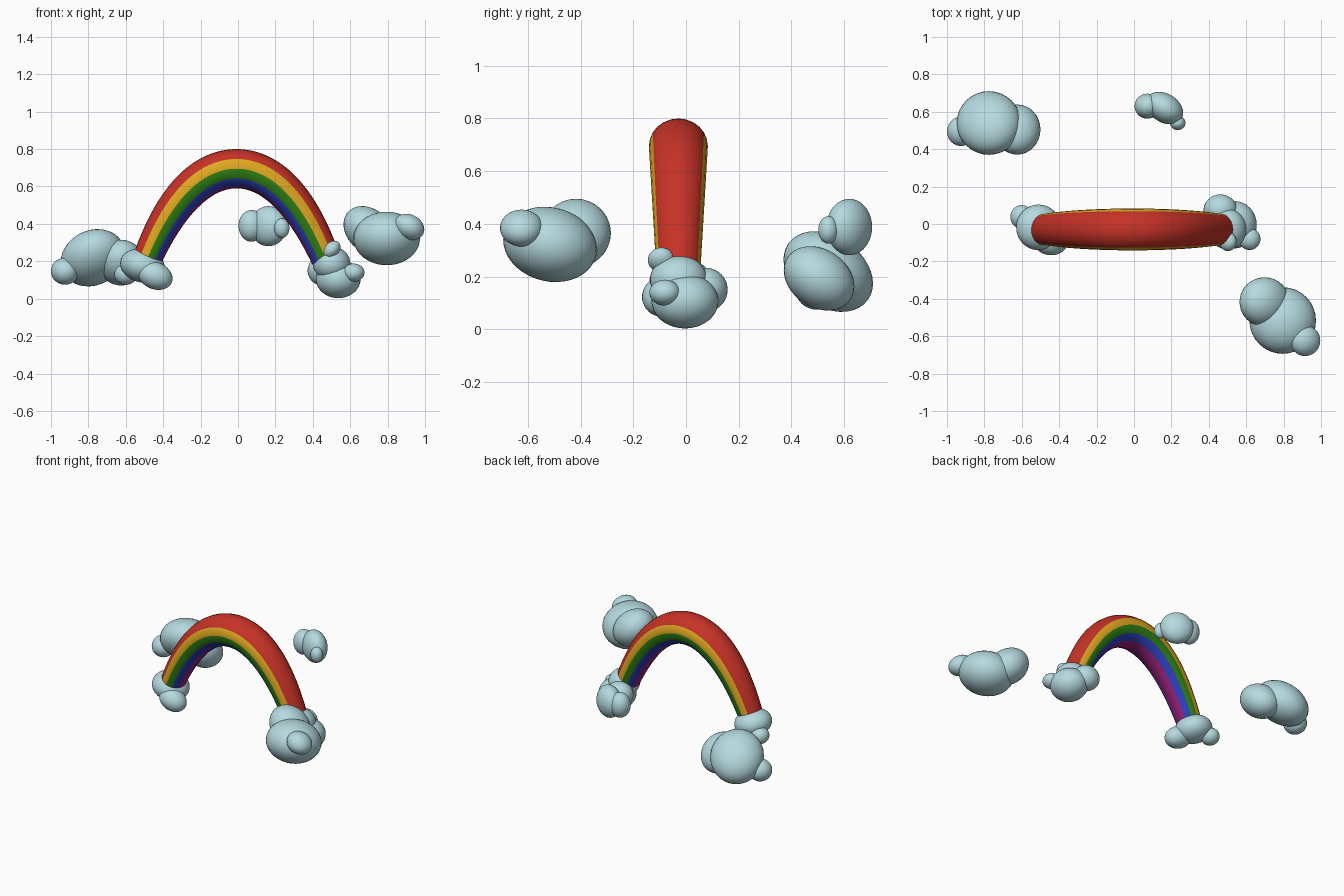
import bpy, bmesh, math
from mathutils import Matrix, Vector

if "Cube" in bpy.data.objects:
    bpy.data.objects.remove(bpy.data.objects["Cube"])


def material(name, rgb):
    m = bpy.data.materials.new(name)
    m.diffuse_color = (*rgb, 1)
    m.use_nodes = True
    m.node_tree.nodes["Principled BSDF"].inputs["Base Color"].default_value = m.diffuse_color
    return m


cloud_mat = material("pale_blue", (0.46, 0.70, 0.74))
bands = [material("red", (0.57, 0.032, 0.02)),
         material("yellow", (0.75, 0.39, 0.016)),
         material("green", (0.028, 0.22, 0.007)),
         material("blue", (0.026, 0.052, 0.52)),
         material("purple", (0.30, 0.015, 0.20))]


def finish(bm, name, mats):
    bmesh.ops.recalc_face_normals(bm, faces=bm.faces)
    mesh = bpy.data.meshes.new(name)
    for f in bm.faces:
        f.smooth = len(f.verts) <= 4
    bm.to_mesh(mesh)
    bm.free()
    for m in mats:
        mesh.materials.append(m)
    ob = bpy.data.objects.new(name, mesh)
    bpy.context.collection.objects.link(ob)
    return ob


def blob_matrix(c, r, slant=(0, 0, 0)):
    """Ellipsoid with centre c, half extents r and xy / xz / yz slant (-1..1)."""
    xy, xz, yz = slant
    b = math.sqrt(1 - xy * xy)
    d = (yz - xy * xz) / b
    e = math.sqrt(1 - xz * xz - d * d)
    low = Matrix(((r[0], 0, 0, 0),
                  (r[1] * xy, r[1] * b, 0, 0),
                  (r[2] * xz, r[2] * d, r[2] * e, 0),
                  (0, 0, 0, 1)))
    return Matrix.Translation(c) @ low


def cloud(name, blobs):
    bm = bmesh.new()
    for b in blobs:
        bmesh.ops.create_uvsphere(bm, u_segments=32, v_segments=20, radius=1,
                                  matrix=blob_matrix(*b))
    return finish(bm, name, [cloud_mat])


# Rainbow: tapered round tube swept along an arch, coloured by angle round the tube
def arch(steps=64, sides=24, half=0.478):
    bm = bmesh.new()
    rings = []
    for i in range(steps + 1):
        # sine spacing puts more rings near the feet, where the arch is steep
        x = half * math.sin(math.pi / 2 * (2 * i / steps - 1) * 0.8) / math.sin(math.pi * 0.4)
        z = 0.695 - 1.70 * x ** 2 - 1.83 * x ** 4
        slope = -3.4 * x - 7.32 * x ** 3
        out = Vector((-slope, 0, 1)).normalized()
        taper = 1 - 0.26 * ((0.695 - z) / 0.485)
        ring = []
        for k in range(sides):
            a = 2 * math.pi * k / sides
            p = (Vector((x - 0.008, -0.029, z)) + out * (0.105 * taper * math.cos(a))
                 + Vector((0, 0.112 * taper * math.sin(a), 0)))
            ring.append(bm.verts.new(p))
        rings.append(ring)
    for r0, r1 in zip(rings, rings[1:]):
        for k in range(sides):
            n = (k + 1) % sides
            f = bm.faces.new((r0[k], r0[n], r1[n], r1[k]))
            deg = (k + 0.5) * 360 / sides
            deg = min(deg, 360 - deg)
            f.material_index = max(0, int((deg - 30) // 30))
    bm.faces.new(rings[0])
    bm.faces.new(rings[-1])
    return finish(bm, "rainbow_arch", bands)


arch()

# Free floating clouds
cloud("back_left_cloud", [
    ((-0.776, 0.54, 0.219), (0.172, 0.17, 0.153), (0, 0.15, -0.3)),
    ((-0.625, 0.505, 0.193), (0.125, 0.134, 0.122), (0, 0, -0.25)),
    ((-0.925, 0.495, 0.147), (0.075, 0.078, 0.072))])
cloud("front_right_cloud", [
    ((0.795, -0.516, 0.322), (0.178, 0.178, 0.143), (0, 0, -0.12)),
    ((0.698, -0.417, 0.365), (0.134, 0.132, 0.13), (0, -0.25, 0)),
    ((0.915, -0.624, 0.384), (0.081, 0.082, 0.07), (0, -0.2, 0))])
cloud("back_right_cloud", [
    ((0.163, 0.62, 0.388), (0.1, 0.087, 0.107), (-0.3, 0, 0)),
    ((0.072, 0.63, 0.39), (0.069, 0.067, 0.085)),
    ((0.234, 0.54, 0.377), (0.041, 0.038, 0.052))])

# Clouds at the feet of the rainbow
cloud("left_foot_cloud", [
    ((-0.51, -0.018, 0.176), (0.12, 0.122, 0.092), (0, -0.15, 0)),
    ((-0.443, -0.09, 0.123), (0.093, 0.077, 0.076), (0, -0.2, 0)),
    ((-0.6, 0.038, 0.13), (0.061, 0.063, 0.056))])
cloud("right_foot_cloud", [
    ((0.536, -0.004, 0.107), (0.12, 0.127, 0.104)),
    ((0.5, -0.028, 0.188), (0.1, 0.109, 0.092)),
    ((0.462, 0.076, 0.15), (0.09, 0.082, 0.083)),
    ((0.618, -0.08, 0.139), (0.058, 0.059, 0.049)),
    ((0.502, -0.094, 0.263), (0.046, 0.051, 0.047), (0, 0.3, 0))])
